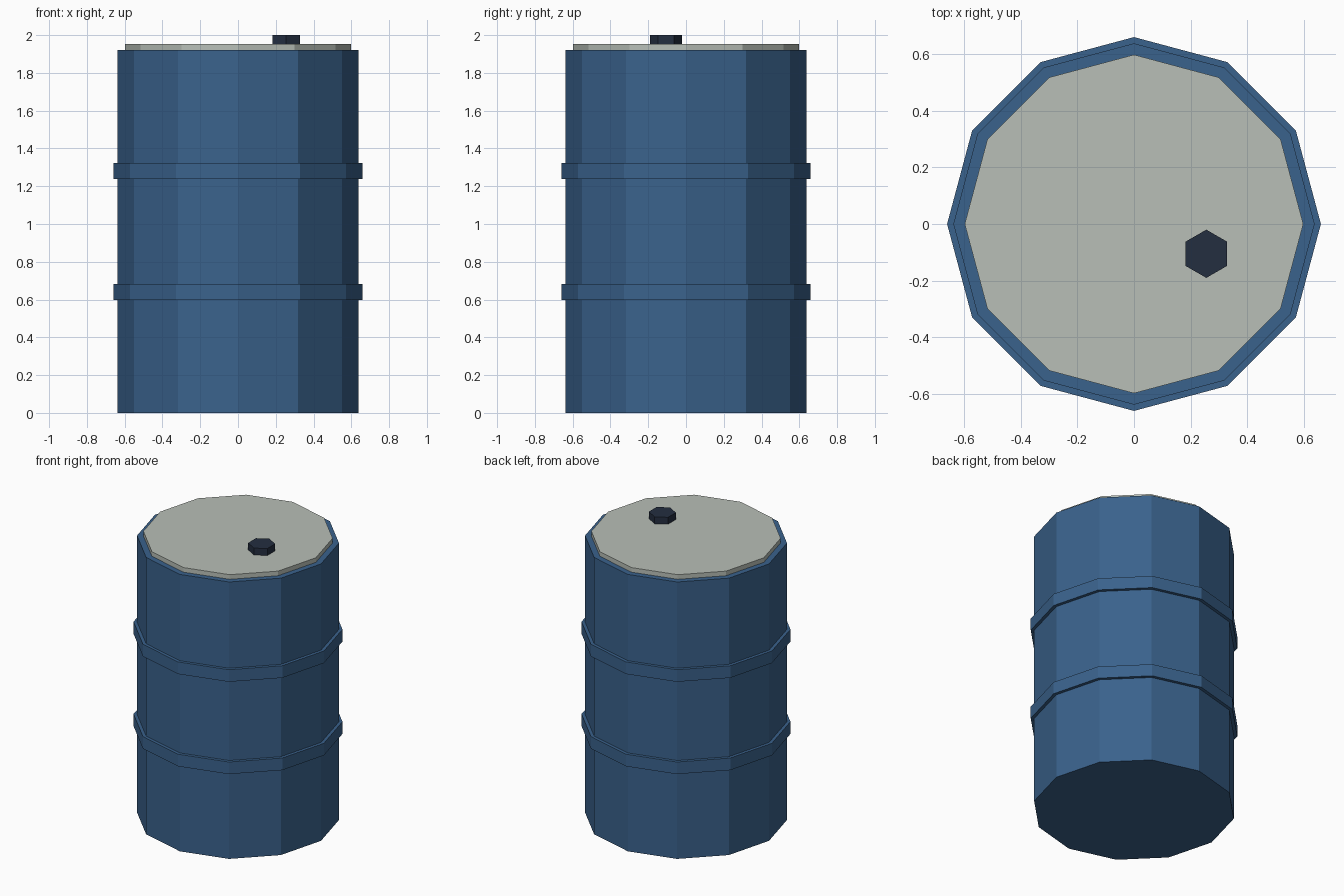
import bpy


def material(name, rgb):
    """Flat material from 0-255 display values, stored as linear."""
    linear = [((c / 255 + 0.055) / 1.055) ** 2.4 for c in rgb] + [1.0]
    mat = bpy.data.materials.new(name)
    mat.use_nodes = True
    mat.diffuse_color = linear
    mat.node_tree.nodes["Principled BSDF"].inputs["Base Color"].default_value = linear
    return mat


def prism(name, sides, radius, bottom, top, mat, x=0, y=0):
    """Upright flat-sided cylinder between two heights."""
    bpy.ops.mesh.primitive_cylinder_add(
        vertices=sides, radius=radius, depth=top - bottom,
        location=(x, y, (bottom + top) / 2))
    obj = bpy.context.object
    obj.name = obj.data.name = name
    obj.data.materials.append(mat)
    return obj


cube = bpy.data.objects.get("Cube")
if cube:
    bpy.data.objects.remove(cube, do_unlink=True)

blue = material("blue paint", (58, 98, 140))
grey = material("pale grey metal", (184, 191, 183))
dark = material("dark cap", (36, 46, 64))

SIDES = 12

# Drum body
prism("drum_body", SIDES, 0.637, 0, 1.92, blue)

# Raised hoops around the body
for name, height in (("lower_hoop", 0.64), ("upper_hoop", 1.28)):
    prism(name, SIDES, 0.659, height - 0.042, height + 0.042, blue)

# Lid plate and hexagonal filler cap
prism("lid", SIDES, 0.597, 1.9, 1.952, grey)
prism("filler_cap", 6, 0.085, 1.93, 2.0, dark, x=0.255, y=-0.105)
